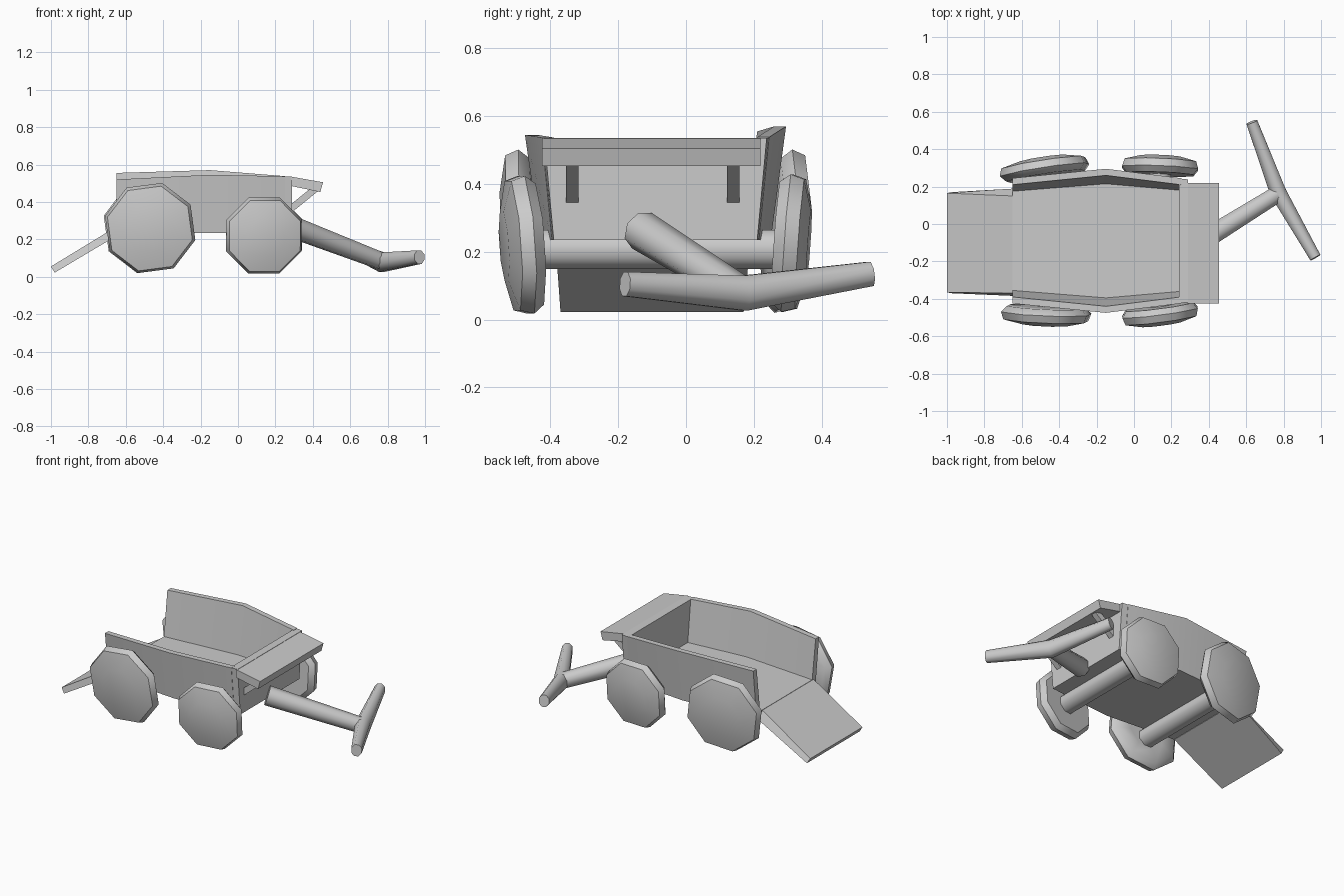
import bpy, bmesh, math
from mathutils import Vector, Matrix

cube = bpy.data.objects.get("Cube")
if cube:
    bpy.data.objects.remove(cube)

grey = bpy.data.materials.new("plain grey")
grey.use_nodes = True
grey.diffuse_color = (0.6, 0.6, 0.6, 1)
grey.node_tree.nodes["Principled BSDF"].inputs["Base Color"].default_value = grey.diffuse_color


def finish(bm, name, angle=35):
    bmesh.ops.recalc_face_normals(bm, faces=bm.faces)
    mesh = bpy.data.meshes.new(name)
    bm.to_mesh(mesh)
    bm.free()
    obj = bpy.data.objects.new(name, mesh)
    bpy.context.collection.objects.link(obj)
    mesh.materials.append(grey)
    bpy.ops.object.select_all(action='DESELECT')
    obj.select_set(True)
    bpy.context.view_layer.objects.active = obj
    bpy.ops.object.shade_smooth_by_angle(angle=math.radians(angle))
    return obj


def loft(name, sections, angle=35):
    """Skin matching closed rings of points and cap both ends."""
    bm = bmesh.new()
    rings = [[bm.verts.new(p) for p in ring] for ring in sections]
    n = len(rings[0])
    for a, b in zip(rings, rings[1:]):
        for i in range(n):
            j = (i + 1) % n
            bm.faces.new((a[i], a[j], b[j], b[i]))
    bm.faces.new(rings[0])
    bm.faces.new(rings[-1])
    return finish(bm, name, angle)


def bar(name, path, radii, sides=8, squash=1.0):
    """Sweep a polygon along a path; the rings stay upright."""
    pts = [Vector(p) for p in path]
    rings = []
    for i, p in enumerate(pts):
        d = (pts[min(i + 1, len(pts) - 1)] - pts[max(i - 1, 0)]).normalized()
        side = d.cross(Vector((0, 0, 1))).normalized()
        up = side.cross(d)
        ring = []
        for k in range(sides):
            t = 2 * math.pi * (k + 0.5) / sides
            ring.append(p + radii[i] * (squash * math.cos(t) * side + math.sin(t) * up))
        rings.append(ring)
    return loft(name, rings, 50)


# Tub: floor and flared side walls, open at the ramp end
MID, BASE, FLOOR = -0.09, 0.235, 0.27


def tub_section(x, top, low, z_left, z_right):
    rim, inner = top - 0.035, low - 0.035
    return [(x, MID + y, z) for y, z in (
        (-low, BASE), (low, BASE), (top, z_left), (rim, z_left),
        (inner, FLOOR), (-inner, FLOOR), (-rim, z_right), (-top, z_right))]


loft("cart_tub", [
    tub_section(-0.65, 0.335, 0.30, 0.555, 0.52),
    tub_section(-0.15, 0.385, 0.34, 0.57, 0.545),
    tub_section(0.25, 0.335, 0.305, 0.538, 0.537)])

# End wall under the plank
loft("end_wall", [[(x, MID + y, z) for y, z in (
    (-low, BASE), (low, BASE), (top, 0.536), (-top, 0.536))]
    for x, top, low in ((0.24, 0.334, 0.304), (0.29, 0.328, 0.30))])

# Lowered ramp
loft("ramp", [
    [(-0.63, -0.385, 0.23), (-0.63, 0.19, 0.23), (-0.65, 0.15, 0.268), (-0.65, -0.37, 0.268)],
    [(-0.98, -0.37, 0.022), (-0.98, 0.17, 0.022), (-1.0, 0.165, 0.055), (-1.0, -0.365, 0.055)]])

# Plank and its braces
loft("plank", [[(0.285, y, 0.535), (0.455, y, 0.505), (0.44, y, 0.453), (0.285, y, 0.485)]
               for y in (-0.425, 0.22)])
for side, y in (("right", -0.335), ("left", 0.14)):
    bar(side + "_brace", [(0.26, y, 0.345), (0.42, y, 0.475)], [0.026, 0.026], 4)


# Faceted domed wheels
def wheel(name, centre, radius, out, toe, camber, phase):
    profile = ((0.5, -0.042), (0.88, -0.042), (1.0, -0.01), (0.94, 0.03), (0.5, 0.055))
    place = (Matrix.Translation(centre) @ Matrix.Rotation(toe, 4, 'Z')
             @ Matrix.Rotation(camber, 4, 'X'))
    rings = []
    for r, depth in profile:
        ring = []
        for k in range(8):
            t = math.radians(phase + 45 * k)
            ring.append(place @ Vector((radius * r * math.cos(t), out * depth,
                                        radius * r * math.sin(t))))
        rings.append(ring)
    loft(name, rings, 50)


wheel("large_wheel_right", (-0.47, -0.485, 0.26), 0.25, -1, -0.04, 0.07, 30)
wheel("large_wheel_left", (-0.48, 0.297, 0.26), 0.25, 1, 0.15, -0.07, 30)
wheel("small_wheel_right", (0.14, -0.482, 0.22), 0.22, -1, 0.13, 0.07, 22.5)
wheel("small_wheel_left", (0.14, 0.308, 0.225), 0.22, 1, -0.04, -0.07, 22.5)

# Axles
for name, x in (("ramp_end_axle", -0.47), ("handle_end_axle", 0.14)):
    bar(name, [(x, -0.46, 0.207), (x, 0.29, 0.207)], [0.062, 0.062])

# Pulling pole with a bent crossbar
bar("pole", [(0.3, -0.13, 0.262), (0.775, 0.165, 0.08)], [0.06, 0.048])
bar("crossbar", [(0.63, 0.545, 0.135), (0.77, 0.17, 0.078), (0.97, -0.18, 0.105)],
    [0.039, 0.056, 0.039], 8, 0.85)
